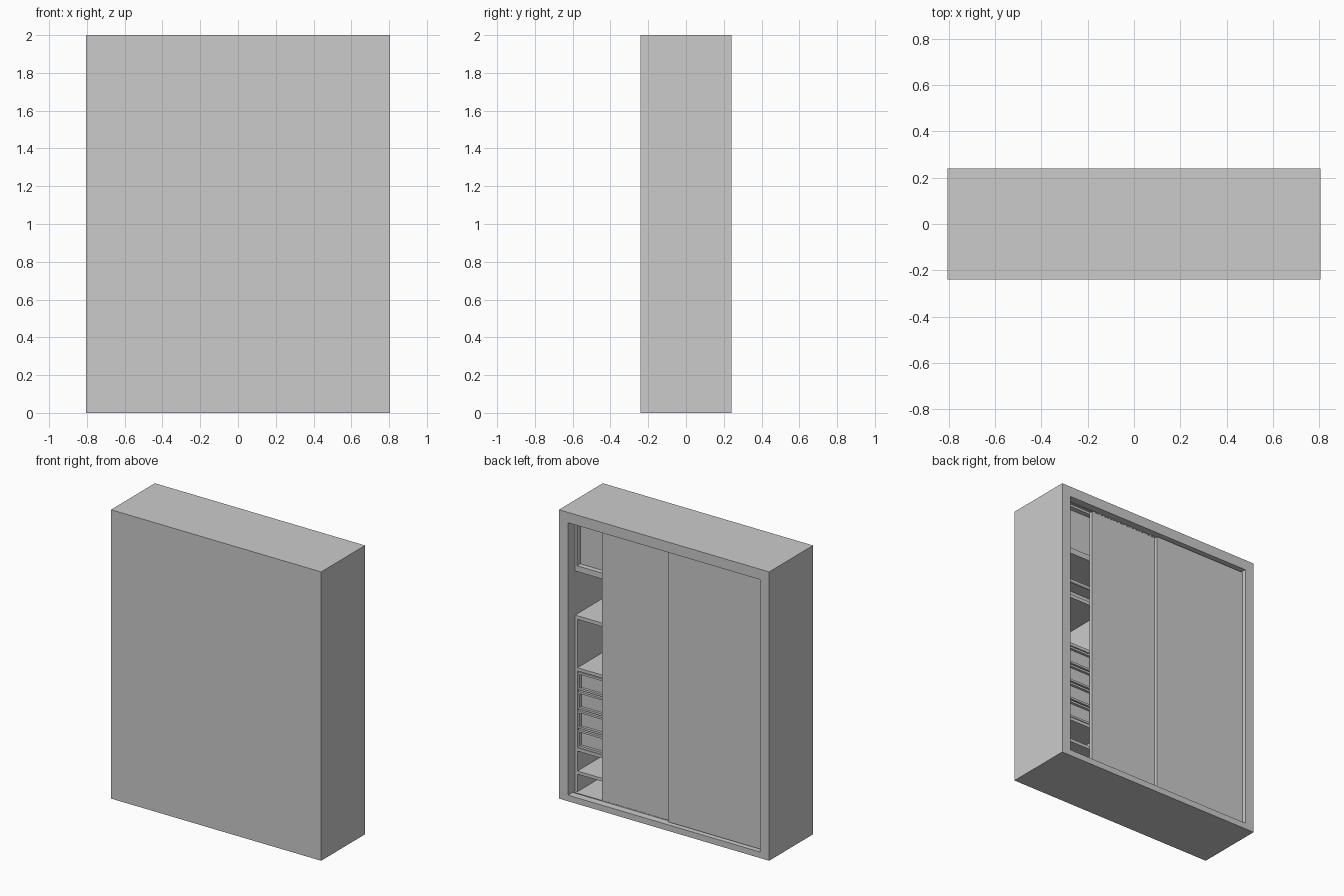
import bpy
import bmesh

cube = bpy.data.objects.get("Cube")
if cube:
    bpy.data.objects.remove(cube, do_unlink=True)

grey = bpy.data.materials.new("light_grey")
grey.use_nodes = True
grey.diffuse_color = (0.6, 0.6, 0.6, 1)
grey.node_tree.nodes["Principled BSDF"].inputs["Base Color"].default_value = (0.6, 0.6, 0.6, 1)


def finish(bm, name):
    mesh = bpy.data.meshes.new(name)
    bm.to_mesh(mesh)
    bm.free()
    mesh.materials.append(grey)
    obj = bpy.data.objects.new(name, mesh)
    bpy.context.collection.objects.link(obj)
    return obj


def box(name, x, y, z, inset=0, recess=0):
    """Box from (low, high) ranges; optionally sinks a panel into its +y face."""
    bm = bmesh.new()
    bmesh.ops.create_cube(bm, size=1)
    for v in bm.verts:
        v.co = [r[0] if c < 0 else r[1] for c, r in zip(v.co, (x, y, z))]
    if inset:
        face = [f for f in bm.faces if f.normal.y > 0.9]
        bmesh.ops.inset_region(bm, faces=face, thickness=inset)
        bmesh.ops.extrude_face_region(bm, geom=[])
        result = bmesh.ops.extrude_discrete_faces(bm, faces=face)
        for v in result["faces"][0].verts:
            v.co.y -= recess
    return finish(bm, name)


W, D, H = 0.805, 0.24, 2.0      # outer half width, half depth, height
IN = 0.735                      # inner half width
LOW, TOP = 0.042, 1.928         # opening height range
BACK, FRONT = -0.215, 0.163     # depth range of the fittings

# Outer case
box("bottom_panel", (-W, W), (-D, D), (0, LOW))
box("top_panel", (-W, W), (-D, D), (TOP, H))
box("closed_panel", (-IN, IN), (-D, BACK), (LOW, TOP))
for side, s in (("left", 1), ("right", -1)):
    box(side + "_wall", sorted((s * IN, s * W)), (-D, D), (LOW, TOP))

# Sliding doors on two tracks
box("outer_door", (-0.733, -0.015), (0.19, 0.215), (LOW + 0.006, TOP - 0.01))
box("inner_door", (-0.21, 0.512), (0.166, 0.188), (LOW + 0.004, TOP - 0.006))
for name, z in (("lower_track", (LOW, LOW + 0.004)), ("upper_track", (TOP - 0.006, TOP))):
    box(name, (-IN, IN), (0.1885, 0.1895), z)

# Upper cupboards: a full width shelf with framed, sunken fronts
box("upper_shelf", (-IN, IN), (BACK, FRONT), (1.565, 1.59))
for i in range(3):
    x0 = -IN + i * 2 * IN / 3
    box(f"upper_front_{i + 1}", (x0, x0 + 2 * IN / 3), (BACK, FRONT), (1.59, TOP), 0.022, 0.035)

# Hanging rail
bm = bmesh.new()
bmesh.ops.create_cone(bm, cap_ends=True, segments=16, radius1=0.012, radius2=0.012, depth=2 * IN)
rail = finish(bm, "hanging_rail")
rail.rotation_euler.y = 1.5708
rail.location = (0, -0.01, 1.49)

# Shelf and drawer towers at both ends
for side, s in (("left", 1), ("right", -1)):
    outer, inner = IN - 0.018, 0.385

    def span(a, b):
        return sorted((s * a, s * b))

    box(side + "_tower_outer_side", span(outer, IN), (BACK, FRONT), (LOW, 1.235))
    box(side + "_tower_inner_side", span(inner - 0.018, inner), (BACK, FRONT), (LOW, 1.235))
    box(side + "_tower_top", span(inner - 0.018, IN), (BACK, FRONT), (1.235, 1.26))
    for name, z in (("middle_shelf", 0.9), ("drawer_base", 0.345), ("low_shelf", 0.185)):
        box(f"{side}_{name}", span(inner, outer), (BACK, FRONT), (z - 0.022, z))

    # Four drawers with sunken fronts and shadow gaps
    pitch = (0.878 - 0.345) / 4
    for i in range(4):
        z = 0.345 + i * pitch
        box(f"{side}_drawer_{i + 1}", span(inner + 0.003, outer - 0.003), (BACK, FRONT),
            (z + 0.004, z + pitch - 0.006), 0.02, 0.018)
